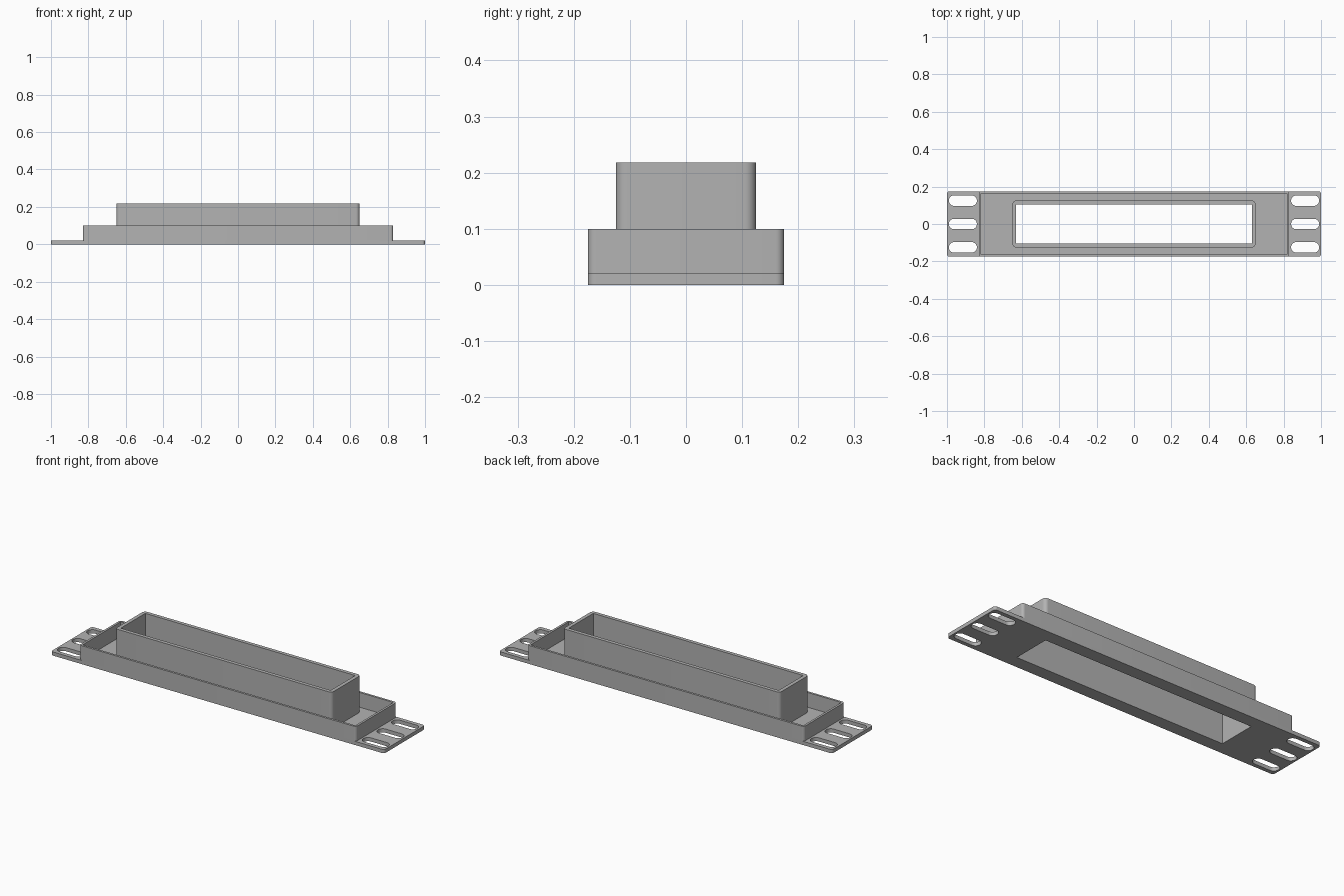
import bpy
import math

cube = bpy.data.objects.get("Cube")
if cube:
    bpy.data.objects.remove(cube, do_unlink=True)

grey = bpy.data.materials.new("plain grey")
grey.use_nodes = True
colour = (0.45, 0.45, 0.45, 1)
grey.diffuse_color = colour
grey.node_tree.nodes["Principled BSDF"].inputs["Base Color"].default_value = colour


def rounded_rect(cx, cy, hx, hy, radius=0, steps=8):
    """Outline of a rectangle with half sizes hx, hy and rounded corners."""
    if radius == 0:
        return [(cx + sx * hx, cy + sy * hy)
                for sx, sy in ((1, 1), (-1, 1), (-1, -1), (1, -1))]
    points = []
    for quarter, (sx, sy) in enumerate(((1, 1), (-1, 1), (-1, -1), (1, -1))):
        for i in range(steps + 1):
            a = (quarter + i / steps) * math.pi / 2
            points.append((cx + sx * (hx - radius) + radius * math.cos(a),
                           cy + sy * (hy - radius) + radius * math.sin(a)))
    return points


def extruded(name, outlines, bottom, top):
    """Solid from an outer outline and hole outlines."""
    curve = bpy.data.curves.new(name, "CURVE")
    curve.dimensions = "2D"
    curve.fill_mode = "BOTH"
    curve.extrude = (top - bottom) / 2
    for outline in outlines:
        spline = curve.splines.new("POLY")
        spline.points.add(len(outline) - 1)
        for point, (x, y) in zip(spline.points, outline):
            point.co = (x, y, 0, 1)
        spline.use_cyclic_u = True
    obj = bpy.data.objects.new(name, curve)
    obj.location.z = (bottom + top) / 2
    bpy.context.collection.objects.link(obj)
    bpy.ops.object.select_all(action="DESELECT")
    obj.select_set(True)
    bpy.context.view_layer.objects.active = obj
    bpy.ops.object.convert(target="MESH")
    obj = bpy.context.object
    obj.data.materials.clear()
    obj.data.materials.append(grey)
    # Weld the caps to the sides
    weld = obj.modifiers.new("weld", "WELD")
    weld.merge_threshold = 0.0001
    bpy.ops.object.modifier_apply(modifier="weld")
    bpy.ops.object.shade_smooth_by_angle(angle=math.radians(30))
    return obj


window = rounded_rect(0, 0, 0.63, 0.105)
slots = [rounded_rect(sx * 0.915, y, 0.075, 0.028, 0.0275)
         for sx in (-1, 1) for y in (-0.125, 0, 0.125)]

# Mounting plate with slotted ends
extruded("base_plate", [rounded_rect(0, 0, 1, 0.175, 0.015), window] + slots, 0, 0.02)

# Low outer rim
extruded("outer_rim", [rounded_rect(0, 0, 0.83, 0.175, 0.015),
                       rounded_rect(0, 0, 0.818, 0.163)], 0.02, 0.1)

# Tall rectangular collar around the window
extruded("inner_collar", [rounded_rect(0, 0, 0.65, 0.125, 0.02), window], 0.02, 0.218)
